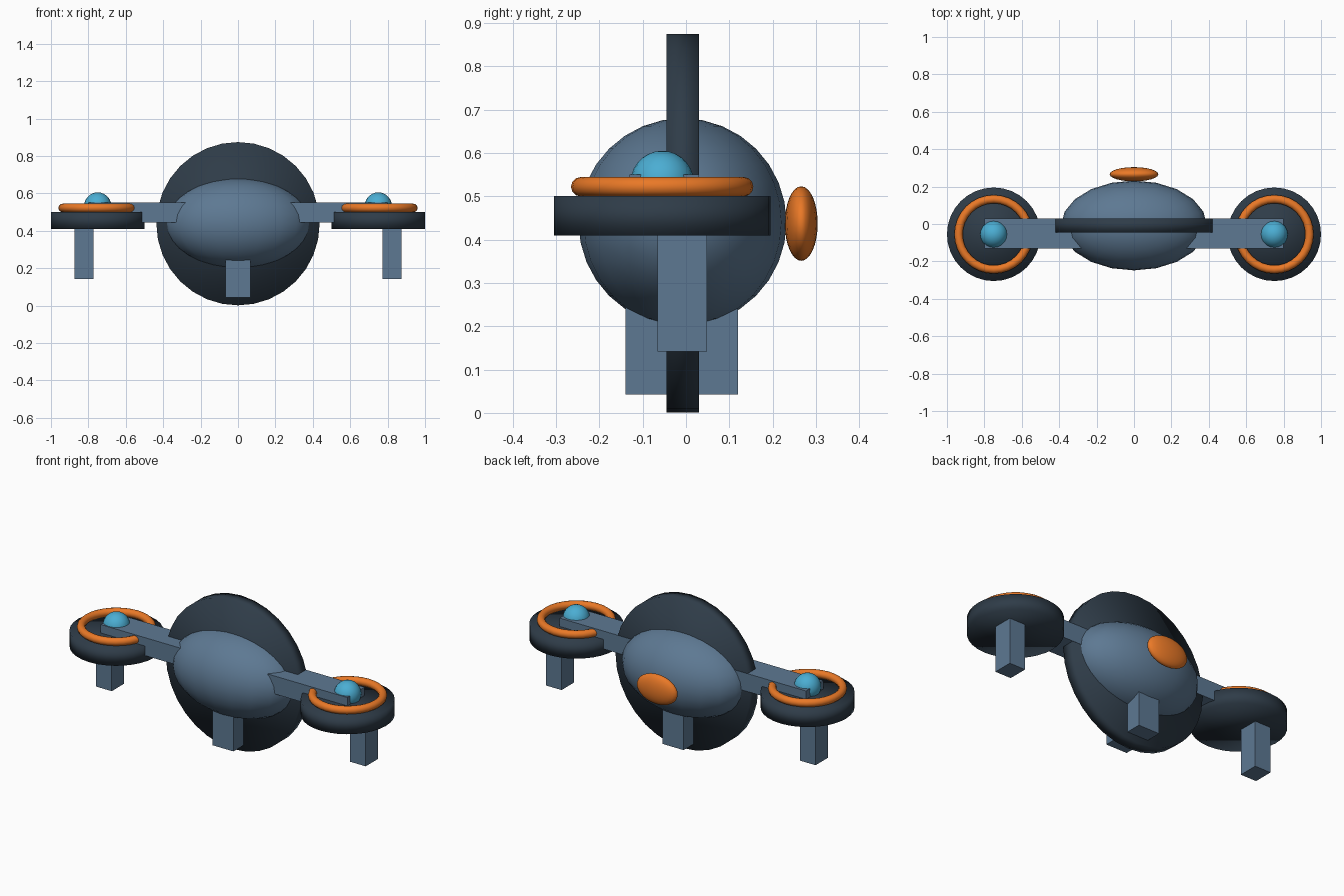
import bpy

if "Cube" in bpy.data.objects:
    bpy.data.objects.remove(bpy.data.objects["Cube"])


def material(name, rgb):
    m = bpy.data.materials.new(name)
    m.diffuse_color = (*rgb, 1)
    m.use_nodes = True
    m.node_tree.nodes["Principled BSDF"].inputs["Base Color"].default_value = m.diffuse_color
    return m


STEEL = material("steel_blue", (0.11, 0.19, 0.29))
DARK = material("dark_slate", (0.028, 0.045, 0.065))
ORANGE = material("orange", (0.82, 0.19, 0.02))
CYAN = material("cyan", (0.07, 0.42, 0.65))


def finish(name, mat, smooth=False):
    ob = bpy.context.object
    ob.name = name
    ob.data.name = name
    ob.data.materials.append(mat)
    bpy.ops.object.transform_apply(location=False, rotation=True, scale=True)
    if smooth:
        bpy.ops.object.shade_smooth()
    return ob


def box(name, mat, lo, hi):
    c = [(a + b) / 2 for a, b in zip(lo, hi)]
    bpy.ops.mesh.primitive_cube_add(size=1, location=c)
    bpy.context.object.scale = [abs(b - a) for a, b in zip(lo, hi)]
    return finish(name, mat)


def ellipsoid(name, mat, loc, radii, segs=16, rings=12):
    bpy.ops.mesh.primitive_uv_sphere_add(segments=segs, ring_count=rings, radius=1, location=loc)
    bpy.context.object.scale = radii
    return finish(name, mat, True)


def disc(name, mat, loc, radius, depth, rot=(0, 0, 0)):
    bpy.ops.mesh.primitive_cylinder_add(vertices=32, radius=radius, depth=depth,
                                        location=loc, rotation=rot)
    return finish(name, mat, True)


# Central body, upright disc and rear pod
ellipsoid("body", STEEL, (0, -0.008, 0.44), (0.39, 0.24, 0.24), 20, 16)
disc("upright_disc", DARK, (0, -0.008, 0.4375), 0.4365, 0.075, (1.5707963, 0, 0))
ellipsoid("rear_pod", ORANGE, (0, 0.266, 0.437), (0.13, 0.038, 0.086), 24, 16)

# Centre feet in front of and behind the disc
box("front_leg", STEEL, (-0.068, -0.14, 0.042), (0.068, -0.025, 0.26))
box("back_leg", STEEL, (-0.068, 0.005, 0.042), (0.068, 0.12, 0.26))

# Side arms with rotor pods
for side, s in (("left", -1), ("right", 1)):
    hub = (s * 0.75, -0.055)
    box(side + "_arm", STEEL, (s * 0.25, -0.13, 0.445), (s * 0.80, 0.03, 0.55))
    disc(side + "_rotor_base", DARK, (*hub, 0.455), 0.25, 0.092)
    bpy.ops.mesh.primitive_torus_add(major_radius=0.188, minor_radius=0.0225,
                                     major_segments=32, minor_segments=12,
                                     location=(*hub, 0.522))
    finish(side + "_rotor_ring", ORANGE, True)
    ellipsoid(side + "_hub_light", CYAN, (*hub, 0.532), (0.073,) * 3, 20, 14)
    box(side + "_leg", STEEL, (s * 0.773, -0.066, 0.142), (s * 0.875, 0.049, 0.43))
